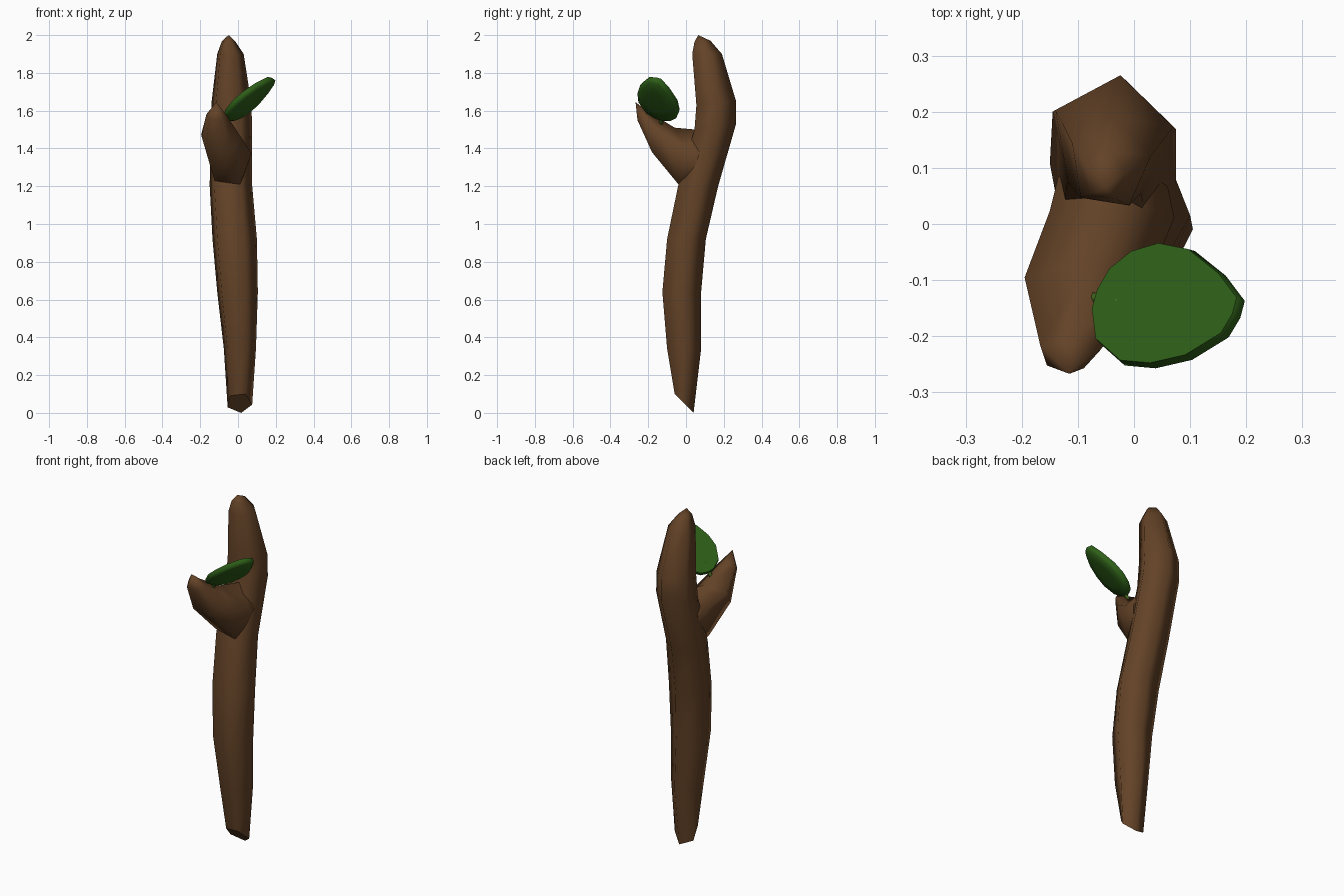
import bpy, bmesh, math
from mathutils import Vector

if "Cube" in bpy.data.objects:
    bpy.data.objects.remove(bpy.data.objects["Cube"])


def material(name, rgb):
    m = bpy.data.materials.new(name)
    m.diffuse_color = (*rgb, 1)
    m.use_nodes = True
    m.node_tree.nodes["Principled BSDF"].inputs["Base Color"].default_value = m.diffuse_color
    return m


def finish(bm, name, mat, flat=()):
    bmesh.ops.recalc_face_normals(bm, faces=bm.faces[:])
    for f in bm.faces:
        f.smooth = f not in flat
    me = bpy.data.meshes.new(name)
    bm.to_mesh(me)
    bm.free()
    me.materials.append(mat)
    ob = bpy.data.objects.new(name, me)
    bpy.context.collection.objects.link(ob)
    return ob


def bridge(bm, a, b):
    n = len(a)
    return [bm.faces.new((a[i], a[(i + 1) % n], b[(i + 1) % n], b[i])) for i in range(n)]


def limb(name, rings, tip, mat):
    """Five-sided tube; ring = x min, x max, front (y, z), back (y, z)."""
    bm = bmesh.new()
    loops = []
    for x0, x1, f, b in rings:
        loop = []
        for k in range(5):
            a = math.radians(10 + 72 * k)
            u = (math.cos(a) + 0.899) / 1.884
            v = (math.sin(a) + 0.883) / 1.873
            loop.append(bm.verts.new((x0 + (x1 - x0) * u,
                                      f[0] + (b[0] - f[0]) * v,
                                      f[1] + (b[1] - f[1]) * v)))
        loops.append(loop)
    cap = bm.faces.new(loops[0][::-1])
    # split the cap edge so it stays crisp
    for e in cap.edges:
        e.smooth = False
    for a, b in zip(loops, loops[1:]):
        bridge(bm, a, b)
    top = bm.verts.new(tip)
    for i in range(5):
        bm.faces.new((loops[-1][i], loops[-1][(i + 1) % 5], top))
    return finish(bm, name, mat, {cap})


bark = material("bark", (0.125, 0.055, 0.02))
leaf_green = material("leaf green", (0.027, 0.115, 0.009))
stem_green = material("stem green", (0.07, 0.16, 0.015))

# Main stick, slanted cut at the bottom and rounded at the top
limb("stick", [
    (-0.055, 0.075, (-0.06, 0.10), (0.04, 0.0)),
    (-0.075, 0.095, (-0.10, 0.34), (0.08, 0.34)),
    (-0.11, 0.105, (-0.125, 0.64), (0.08, 0.64)),
    (-0.135, 0.10, (-0.10, 0.92), (0.105, 0.92)),
    (-0.15, 0.075, (-0.04, 1.21), (0.17, 1.20)),
    (-0.145, 0.075, (0.045, 1.50), (0.265, 1.53)),
    (-0.14, 0.07, (0.055, 1.63), (0.265, 1.65)),
    (-0.11, 0.03, (0.033, 1.90), (0.19, 1.90)),
    (-0.085, -0.015, (0.045, 1.965), (0.13, 1.97)),
], (-0.05, 0.065, 2.0), bark)

# Short side branch, rooted inside the stick
limb("side_branch", [
    (-0.135, 0.06, (0.00, 1.19), (0.12, 1.49)),
    (-0.15, 0.072, (-0.04, 1.21), (0.05, 1.50)),
    (-0.195, 0.02, (-0.18, 1.38), (-0.06, 1.51)),
    (-0.167, -0.06, (-0.257, 1.55), (-0.20, 1.595)),
], (-0.115, -0.267, 1.645), bark)

# Leaf: tilted, slightly domed slab with a keeled underside
outline = [(-0.072, -0.155), (-0.062, -0.12), (-0.04, -0.082), (0.0, -0.05),
           (0.05, -0.035), (0.105, -0.046), (0.16, -0.09), (0.194, -0.135),
           (0.186, -0.165), (0.165, -0.2), (0.1, -0.24), (0.035, -0.255),
           (-0.02, -0.25), (-0.065, -0.21)]
mid = Vector((0.055, -0.148))
normal = Vector((-0.8, 0.5, 1)).normalized()


def leaf_loop(bm, scale, lift):
    out = []
    for p in outline:
        x, y = mid + (Vector(p) - mid) * scale
        z = 1.655 + 0.8 * (x - 0.05) - 0.5 * (y + 0.15)
        out.append(bm.verts.new(Vector((x, y, z)) + normal * lift))
    return out


bm = bmesh.new()
loops = [leaf_loop(bm, s, h) for s, h in
         ((0.5, -0.027), (0.88, -0.021), (1.0, -0.006), (0.97, 0.012))]
for a, b in zip(loops, loops[1:]):
    bridge(bm, a, b)
bm.faces.new(loops[0])
top = bm.faces.new(loops[-1])
for e in top.edges:
    e.smooth = False
finish(bm, "leaf", leaf_green, {top})

# Leaf stem joining the branch to the leaf
start, end = Vector((-0.085, -0.13, 1.51)), Vector((-0.025, -0.137, 1.595))
d = end - start
bm = bmesh.new()
bmesh.ops.create_cone(bm, segments=6, radius1=0.011, radius2=0.009,
                      depth=d.length, cap_ends=True)
stem = finish(bm, "leaf_stem", stem_green)
stem.location = (start + end) / 2
stem.rotation_euler = d.to_track_quat('Z', 'Y').to_euler()
